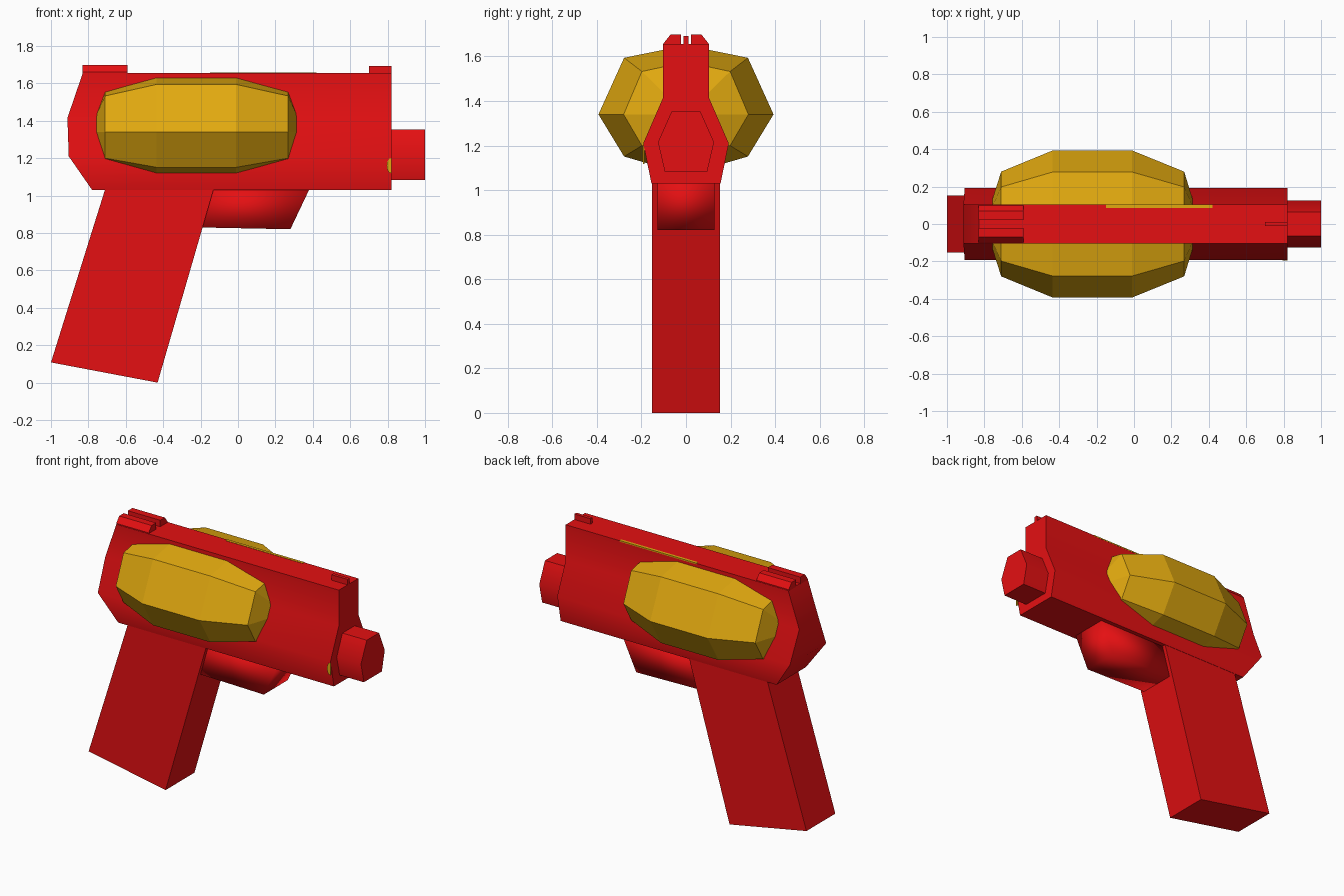
import bpy, bmesh, math

if "Cube" in bpy.data.objects:
    bpy.data.objects.remove(bpy.data.objects["Cube"])


def material(name, rgb):
    m = bpy.data.materials.new(name)
    m.diffuse_color = (*rgb, 1)
    m.use_nodes = True
    m.node_tree.nodes["Principled BSDF"].inputs["Base Color"].default_value = m.diffuse_color
    return m


RED = material("bright red", (0.78, 0.005, 0.006))
GOLD = material("golden yellow", (0.76, 0.40, 0.005))


def loft(name, rings, mat, smooth=None):
    """Skin a list of equal-length closed rings and cap both ends."""
    bm = bmesh.new()
    vs = [[bm.verts.new(p) for p in r] for r in rings]
    n = len(rings[0])
    for a, b in zip(vs, vs[1:]):
        for i in range(n):
            j = (i + 1) % n
            bm.faces.new((a[i], a[j], b[j], b[i]))
    bm.faces.new(vs[0])
    bm.faces.new(vs[-1])
    bmesh.ops.remove_doubles(bm, verts=bm.verts, dist=1e-5)
    bmesh.ops.recalc_face_normals(bm, faces=bm.faces)
    me = bpy.data.meshes.new(name)
    bm.to_mesh(me)
    bm.free()
    me.materials.append(mat)
    ob = bpy.data.objects.new(name, me)
    bpy.context.collection.objects.link(ob)
    if smooth:
        bpy.ops.object.select_all(action='DESELECT')
        ob.select_set(True)
        bpy.context.view_layer.objects.active = ob
        bpy.ops.object.shade_smooth_by_angle(angle=math.radians(smooth))
    return ob


def side_slab(name, xz, y0, y1, mat, smooth=None):
    return loft(name, [[(x, y, z) for x, z in xz] for y in (y0, y1)], mat, smooth)


def box(name, x0, x1, y0, y1, z0, z1, mat):
    return side_slab(name, [(x0, z0), (x1, z0), (x1, z1), (x0, z1)], y0, y1, mat)


# Body: levels of (z, half width, rear x), stacked from bottom to top
levels = [(1.03, 0.155, -0.78), (1.21, 0.192, -0.905),
          (1.415, 0.103, -0.912), (1.655, 0.103, -0.83)]
loft("body", [[(xb, -w, z), (0.82, -w, z), (0.82, w, z), (xb, w, z)]
              for z, w, xb in levels], RED, 40)

# Grip and trigger block
side_slab("grip", [(-0.71, 1.035), (-0.13, 1.035), (-0.43, 0.0), (-1.0, 0.108)],
          -0.153, 0.153, RED)
side_slab("trigger_block", [(-0.22, 1.035), (0.382, 1.035), (0.28, 0.82), (-0.22, 0.83)],
          -0.127, 0.127, RED, 95)

# Six-sided barrel
hexagon = [(0.065, 1.353), (0.126, 1.215), (0.095, 1.083),
           (-0.095, 1.083), (-0.126, 1.215), (-0.065, 1.353)]
loft("barrel", [[(x, y, z) for y, z in hexagon] for x in (0.80, 1.0)], RED, 65)

# Rear sight halves and front sight post
for side, s in (("left", 1), ("right", -1)):
    prof = [(0.022, 1.65), (0.1, 1.65), (0.1, 1.66), (0.07, 1.698), (0.022, 1.698)]
    loft("rear_sight_" + side, [[(x, s * y, z) for y, z in prof]
                                for x in (-0.832, -0.592)], RED)
box("front_sight", 0.70, 0.82, -0.011, 0.011, 1.65, 1.692, RED)

# Eight-sided pod running through the body: (x, radius, height scale)
CZ = 1.34
rings = []
for x, r, up, down in [(-0.80, 0, 0, 0), (-0.71, 0.28, 0.235, 0.20),
                       (-0.435, 0.393, 0.31, 0.27), (-0.01, 0.393, 0.31, 0.27),
                       (0.268, 0.28, 0.235, 0.20), (0.355, 0, 0, 0)]:
    ring = []
    for i in range(8):
        a = i * math.pi / 4
        c, s = math.cos(a), math.sin(a)
        lift = up if s > 0 else down
        # diagonal corners sit a little higher than on an ellipse
        k = {True: 0.82 if s > 0 else 0.70, False: 1.0}[i % 2 == 1]
        h = lift * k * (1 if s > 0 else -1) if abs(s) > 0.01 else 0
        ring.append((x, r * c, CZ + h))
    rings.append(ring)
# the single-point end rings become cone tips
bm_rings = rings[1:-1]
pod = loft("pod", bm_rings, GOLD)
bm = bmesh.new()
bm.from_mesh(pod.data)
for f in [f for f in bm.faces if len(f.verts) == 8]:
    tip_x = -0.80 if f.calc_center_median().x < -0.2 else 0.355
    bmesh.ops.poke(bm, faces=[f])
    v = bm.verts[:][-1]
    v.co = (tip_x, 0, CZ)
bm.to_mesh(pod.data)
bm.free()

# Thin gold slivers showing at the top edge and beside the muzzle
box("top_inlay", -0.15, 0.42, 0.085, 0.104, 1.649, 1.657, GOLD)
loft("muzzle_inlay", [[(0.82 - 0.025 * math.sin(t * math.pi / 6), y,
                        1.16 + 0.042 * math.cos(t * math.pi / 6)) for t in range(7)]
                      for y in (-0.194, -0.187)], GOLD)
